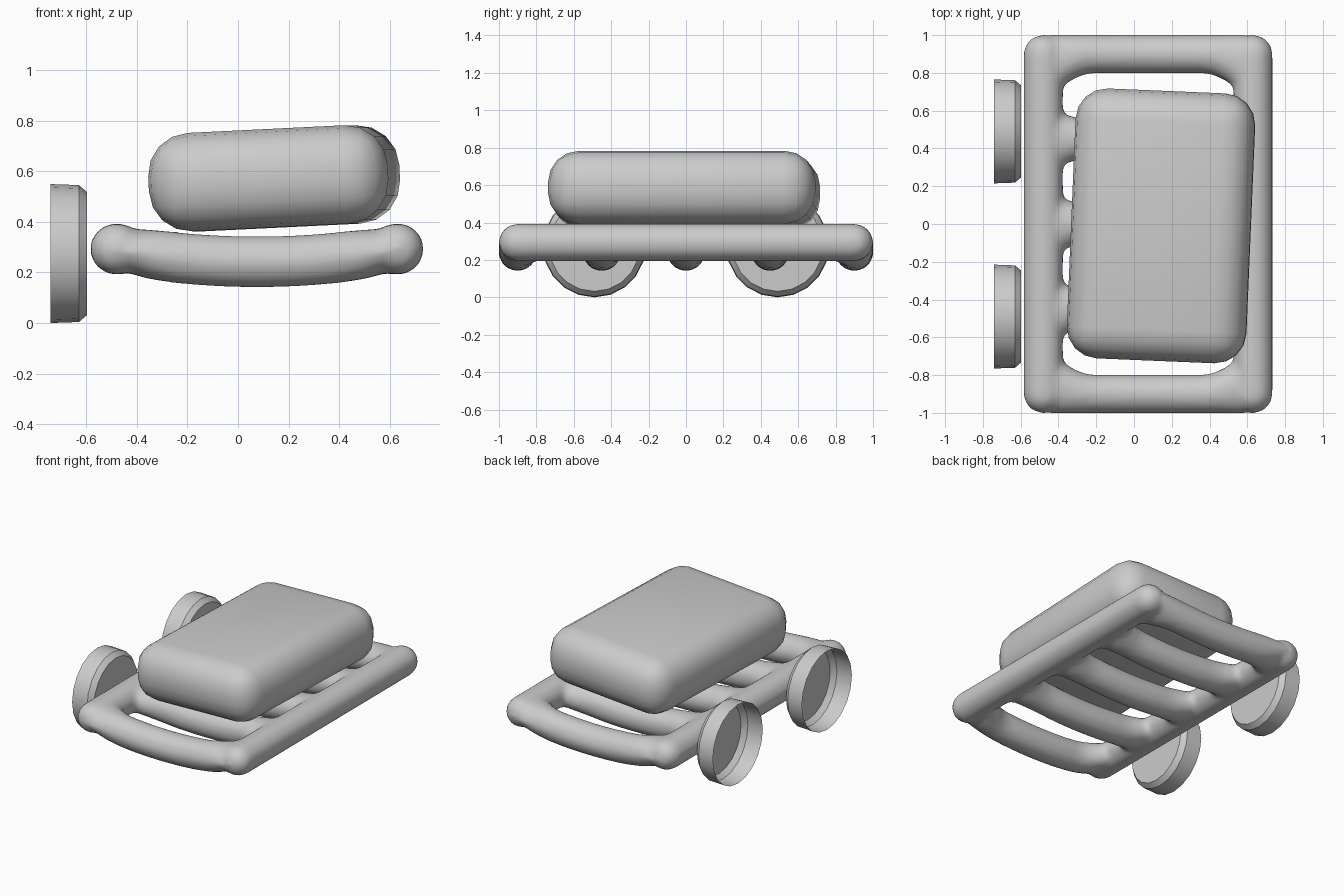
import bpy, bmesh
from math import sin, cos, pi, radians
from mathutils import Vector

if "Cube" in bpy.data.objects:
    bpy.data.objects.remove(bpy.data.objects["Cube"])


def finish(name, bm, angle=40):
    bmesh.ops.recalc_face_normals(bm, faces=bm.faces)
    me = bpy.data.meshes.new(name)
    bm.to_mesh(me)
    bm.free()
    ob = bpy.data.objects.new(name, me)
    bpy.context.collection.objects.link(ob)
    bpy.ops.object.select_all(action='DESELECT')
    ob.select_set(True)
    bpy.context.view_layer.objects.active = ob
    bpy.ops.object.shade_smooth_by_angle(angle=radians(angle))
    return ob


def loft(bm, sections, u, v, n=24, caps=(True, True)):
    """Skin elliptical rings: each section is (centre, u radius, v radius)."""
    rings = []
    for c, ru, rv in sections:
        rings.append([bm.verts.new(Vector(c) + u * ru * cos(2 * pi * i / n)
                                   + v * rv * sin(2 * pi * i / n)) for i in range(n)])
    for a, b in zip(rings, rings[1:]):
        for i in range(n):
            j = (i + 1) % n
            bm.faces.new((a[i], a[j], b[j], b[i]))
    if caps[0]:
        bm.faces.new(rings[0][::-1])
    if caps[1]:
        bm.faces.new(rings[-1])


X, Y, Z = Vector((1, 0, 0)), Vector((0, 1, 0)), Vector((0, 0, 1))
R = 0.102
X0, X1, MID = -0.48, 0.63, 0.075

# Frame: two long rails with round ends
frame = bmesh.new()
for x in (X0, X1):
    ends = [(0.9 + R * sin(radians(a)), R * cos(radians(a))) for a in range(0, 86, 17)]
    prof = [(-y, r) for y, r in reversed(ends)] + ends
    loft(frame, [((x, y, 0.293), r * 1.03, r) for y, r in prof], X, Z)

# Frame: five sagging cross bars that flare into the rails
for y in (-0.9, -0.45, 0, 0.45, 0.9):
    secs = []
    for i in range(25):
        t = i / 12 - 1
        x = MID + t * (X1 - X0) / 2
        flare = 0.09 * max(0, (abs(t) - 0.5) / 0.5) ** 2
        side = 1 if y > 0.8 else -1 if y < -0.8 else 0
        secs.append(((x, y - side * flare, 0.242 + 0.051 * t * t), R + flare, R - 0.03 * t ** 8))
    loft(frame, secs, Y, Z)
frame_ob = finish("slatted_frame", frame, 180)
rm = frame_ob.modifiers.new("Fuse", 'REMESH')
rm.mode = 'VOXEL'
rm.voxel_size = 0.02
rm.use_smooth_shade = True
sm = frame_ob.modifiers.new("Soften", 'SMOOTH')
sm.factor = 0.5
sm.iterations = 6

# Cushion block resting askew on the frame
block = bmesh.new()
bmesh.ops.create_cube(block, size=1)
bmesh.ops.scale(block, vec=(0.95, 1.43, 0.39), verts=block.verts)
bmesh.ops.bevel(block, geom=block.edges[:], offset=0.165, offset_type='OFFSET',
                segments=4, profile=0.5, affect='EDGES')
block_ob = finish("cushion_block", block, 60)
block_ob.location = (0.143, -0.01, 0.573)
block_ob.rotation_euler = (0, radians(-2.8), radians(-2.4))

# Wheels: open cups on the left side, closed towards the frame
for name, y in (("front_wheel", -0.49), ("back_wheel", 0.49)):
    wheel = bmesh.new()
    prof = [(-0.742, 0.275), (-0.63, 0.271), (-0.597, 0.243)]
    loft(wheel, [((x, y, 0.275), r, r) for x, r in prof], Y, Z, n=20, caps=(False, True))
    finish(name, wheel, 25)
